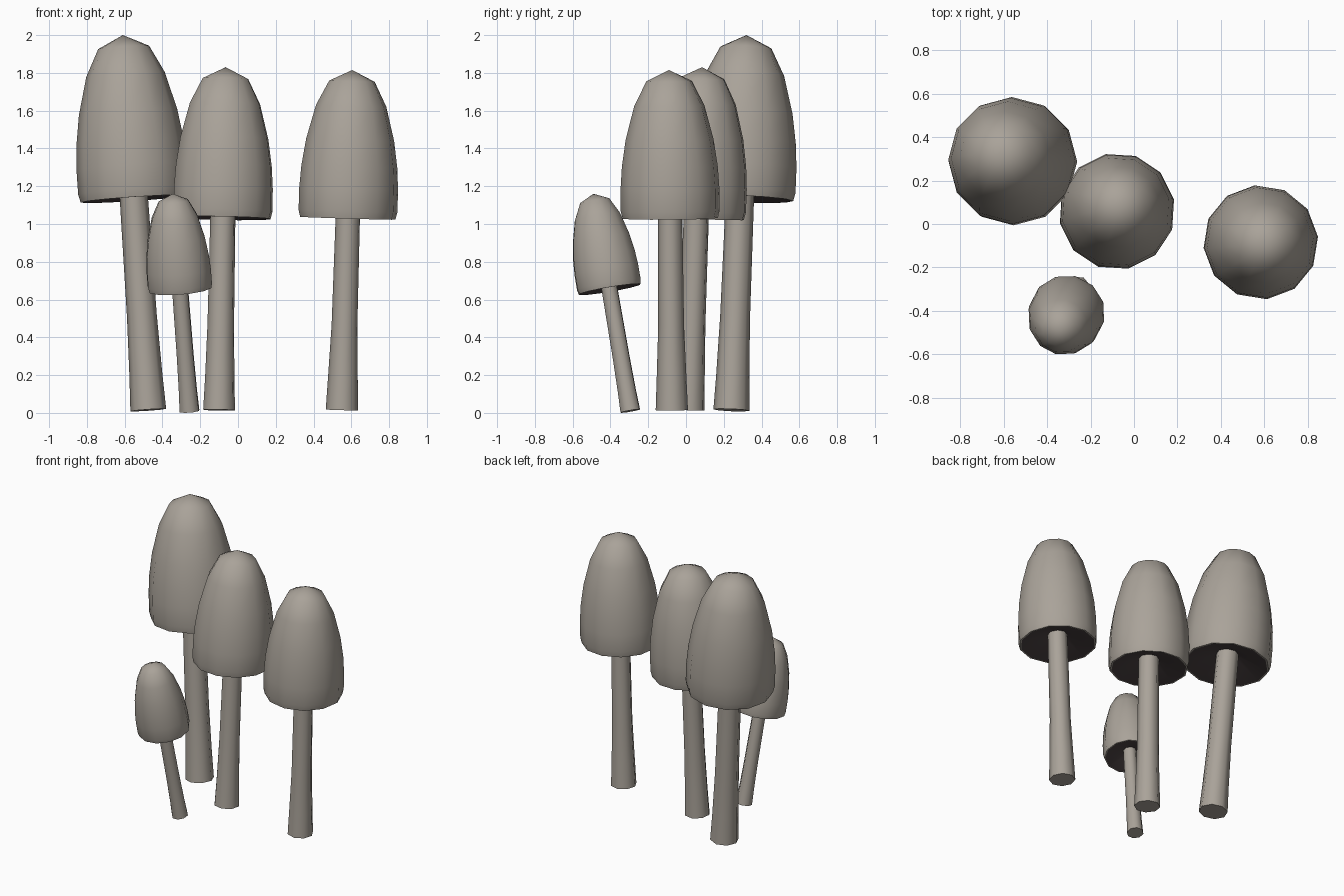
import bpy, bmesh, math
from mathutils import Vector

if "Cube" in bpy.data.objects:
    bpy.data.objects.remove(bpy.data.objects["Cube"])


def material(name, rgb):
    m = bpy.data.materials.new(name)
    m.diffuse_color = (*rgb, 1)
    m.use_nodes = True
    m.node_tree.nodes["Principled BSDF"].inputs["Base Color"].default_value = m.diffuse_color
    return m


FLESH = material("grey_brown_flesh", (0.40, 0.365, 0.32))
GILL = material("dark_gills", (0.07, 0.054, 0.055))

# Cap outline, as (radius, height) fractions from gill centre to tip
GILLS = [(0.0, 0.10), (0.25, 0.09), (0.93, 0.0)]
DOME = [(0.965, 0.0), (1.0, 0.05), (1.0, 0.20), (0.97, 0.35), (0.89, 0.53),
        (0.71, 0.76), (0.46, 0.925), (0.0, 1.0)]


def lathe(name, profile, sides, base, axis, phase=0.0, gill_bands=0):
    """Spin a (radius, height) profile round an axis; the first bands get the gill colour."""
    rot = Vector((0, 0, 1)).rotation_difference(axis)
    bm = bmesh.new()
    rings = []
    for r, h in profile:
        n = sides if r > 0 else 1
        rings.append([bm.verts.new(base + rot @ Vector((
            r * math.cos(phase + math.tau * i / sides),
            r * math.sin(phase + math.tau * i / sides), h))) for i in range(n)])
    for b, (low, high) in enumerate(zip(rings, rings[1:])):
        for i in range(sides):
            j = (i + 1) % sides
            corners = [low[i % len(low)], low[j % len(low)],
                       high[j % len(high)], high[i % len(high)]]
            face = bm.faces.new(list(dict.fromkeys(corners)))
            face.material_index = 1 if b < gill_bands else 0
    bmesh.ops.recalc_face_normals(bm, faces=bm.faces)
    mesh = bpy.data.meshes.new(name)
    bm.to_mesh(mesh)
    bm.free()
    mesh.materials.append(FLESH)
    if gill_bands:
        mesh.materials.append(GILL)
    obj = bpy.data.objects.new(name, mesh)
    bpy.context.collection.objects.link(obj)
    bpy.ops.object.select_all(action='DESELECT')
    obj.select_set(True)
    bpy.context.view_layer.objects.active = obj
    bpy.ops.object.shade_smooth_by_angle(angle=math.radians(50))


def mushroom(name, foot, tip, cap_height, cap_r, foot_r, neck_r, phase):
    foot, tip = Vector(foot), Vector(tip)
    axis = (tip - foot).normalized()
    length = (tip - foot).length
    stem = length - cap_height * 0.85
    # Stem, flared toward the foot
    lathe(name + "_stem", [(0, 0), (foot_r, 0), (foot_r * 0.92, stem * 0.15),
                           (neck_r * 1.07, stem * 0.4), (neck_r, stem), (0, stem)],
          8, foot, axis, phase)
    # Hollow-bottomed cap with dark gills
    profile = [(r * cap_r, h * cap_height) for r, h in GILLS + DOME]
    lathe(name + "_cap", profile, 12, tip - axis * cap_height, axis, phase,
          gill_bands=len(GILLS) - 1)


mushroom("tall", (-0.475, 0.24, 0.015), (-0.61, 0.32, 2.0), 0.87, 0.293, 0.095, 0.074, 0.0)
mushroom("middle", (-0.10, 0.015, 0.015), (-0.065, 0.085, 1.83), 0.80, 0.267, 0.086, 0.067, 0.2)
mushroom("right", (0.55, -0.075, 0.015), (0.605, -0.09, 1.815), 0.785, 0.263, 0.086, 0.064, 0.1)
mushroom("small", (-0.257, -0.295, 0.01), (-0.345, -0.49, 1.16), 0.515, 0.175, 0.055, 0.044, 0.3)
